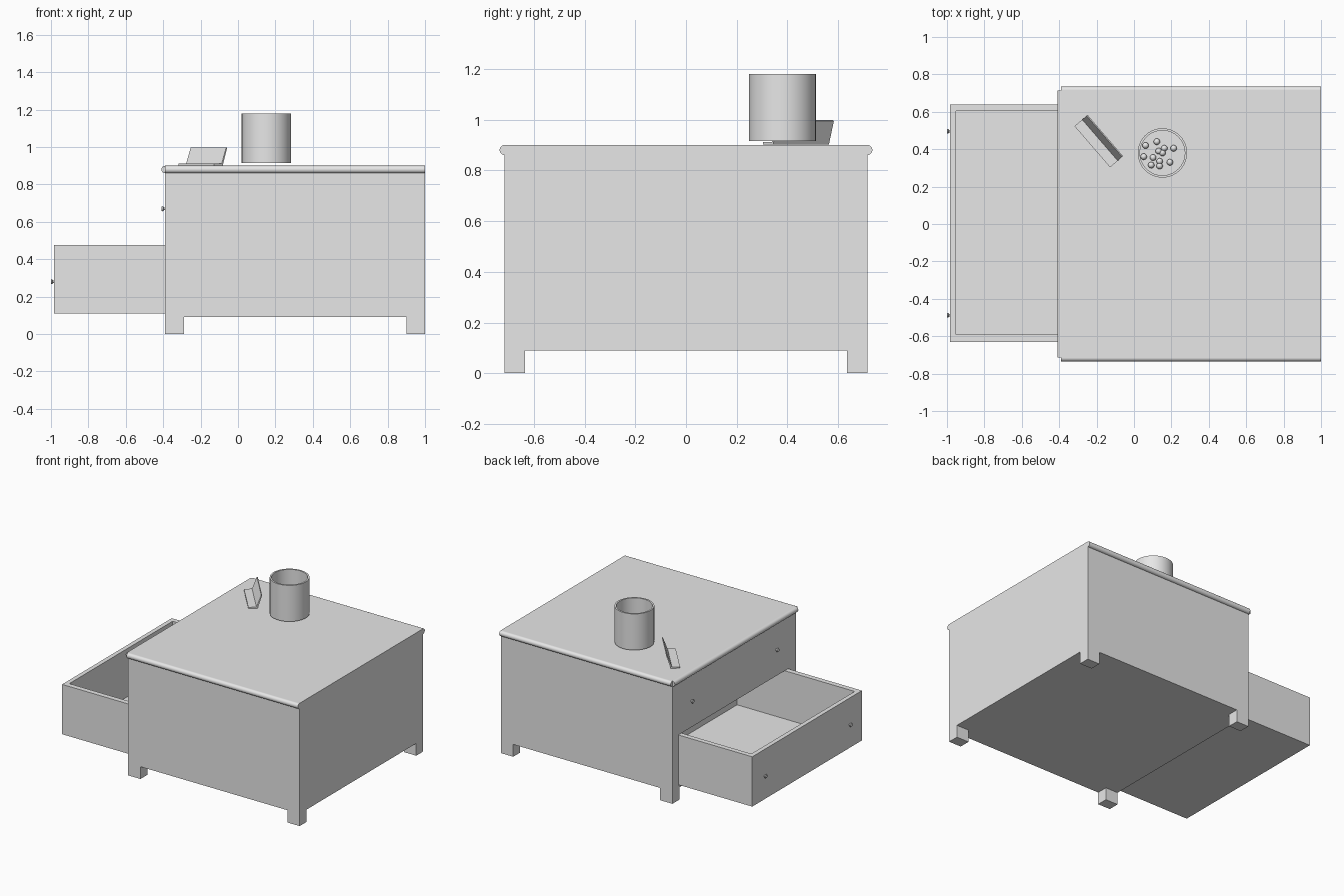
import bpy, bmesh, math
from mathutils import Vector, Matrix

if "Cube" in bpy.data.objects:
    bpy.data.objects.remove(bpy.data.objects["Cube"], do_unlink=True)

grey = bpy.data.materials.new("plain_grey")
grey.use_nodes = True
grey.diffuse_color = (0.8, 0.8, 0.8, 1)
grey.node_tree.nodes["Principled BSDF"].inputs["Base Color"].default_value = (0.8, 0.8, 0.8, 1)


def finish(name, bm, smooth=False):
    bmesh.ops.recalc_face_normals(bm, faces=bm.faces)
    mesh = bpy.data.meshes.new(name)
    bm.to_mesh(mesh)
    bm.free()
    mesh.materials.append(grey)
    ob = bpy.data.objects.new(name, mesh)
    bpy.context.collection.objects.link(ob)
    if smooth:
        bpy.ops.object.select_all(action="DESELECT")
        ob.select_set(True)
        bpy.context.view_layer.objects.active = ob
        bpy.ops.object.shade_smooth_by_angle(angle=math.radians(35))
    return ob


def box(name, lo, hi):
    lo, hi = Vector(lo), Vector(hi)
    bm = bmesh.new()
    matrix = Matrix.Translation((lo + hi) / 2) @ Matrix.Diagonal((*(hi - lo), 1))
    bmesh.ops.create_cube(bm, size=1, matrix=matrix)
    return finish(name, bm)


def carve(target, cutter):
    mod = target.modifiers.new("hollow", "BOOLEAN")
    mod.object = cutter
    mod.operation = "DIFFERENCE"
    mod.solver = "EXACT"
    cutter.hide_render = True
    cutter.hide_set(True)


def lathe(name, profile, centre, axis, steps):
    # Revolve (radius, height) points, then turn the z axis to the given axis
    bm = bmesh.new()
    verts = [bm.verts.new((r, 0, h)) for r, h in profile]
    edges = [bm.edges.new(pair) for pair in zip(verts, verts[1:])]
    bmesh.ops.spin(bm, geom=verts + edges, cent=(0, 0, 0), axis=(0, 0, 1),
                   angle=math.tau, steps=steps)
    bmesh.ops.remove_doubles(bm, verts=bm.verts, dist=0.0001)
    turn = Vector((0, 0, 1)).rotation_difference(Vector(axis)).to_matrix().to_4x4()
    bm.transform(Matrix.Translation(centre) @ turn)
    return finish(name, bm, True)


# Cabinet body with the lower drawer bay
FRONT, BACK, HALF = -0.39, 1.0, 0.715
body = box("cabinet_body", (FRONT, -HALF, 0.09), (BACK, HALF, 0.88))
bay = box("drawer_bay_cutter", (FRONT - 0.1, -0.633, 0.107), (0.05, 0.643, 0.478))
carve(body, bay)

# Feet
for x, end in ((FRONT, "drawer"), (BACK - 0.1, "rear")):
    for side, tag in ((-1, "right"), (1, "left")):
        y = side * (HALF - 0.04)
        box(f"{end}_{tag}_foot", (x, y - 0.04, 0), (x + 0.1, y + 0.04, 0.092))

# Table top with a rounded nosing on three edges
box("table_top", (FRONT, -HALF, 0.86), (BACK, HALF, 0.9))


def nosing(name, start, end, radius=0.02):
    a, b = Vector(start), Vector(end)
    length = (b - a).length
    lathe(name, [(0, 0), (radius, 0), (radius, length), (0, length)], a, b - a, 20)


for side, tag in ((-1, "right"), (1, "left")):
    nosing(f"{tag}_nosing", (FRONT, side * HALF, 0.88), (BACK, side * HALF, 0.88))
nosing("drawer_side_nosing", (FRONT, -HALF, 0.88), (FRONT, HALF, 0.88))

# Pulled out drawer
drawer = box("drawer", (-0.985, -0.63, 0.11), (0.04, 0.64, 0.475))
hollow = box("drawer_hollow_cutter", (-0.953, -0.592, 0.122), (0.0, 0.604, 0.6))
carve(drawer, hollow)

# Knobs
knob = [(0, -0.002), (0.007, -0.002), (0.007, 0.006), (0.014, 0.012), (0.012, 0.018), (0, 0.018)]
for x, z, level in ((-0.982, 0.28, "lower"), (FRONT, 0.67, "upper")):
    for y, tag in ((-0.488, "right"), (0.496, "left")):
        lathe(f"{level}_{tag}_knob", knob, (x, y, z), (-1, 0, 0), 14)

# Cup
cup = [(0, 0), (0.132, 0), (0.132, 0.265), (0.12, 0.265), (0.12, 0.012), (0, 0.012)]
lathe("cup", cup, (0.152, 0.38, 0.915), (0, 0, 1), 40)

# Small balls scattered in the cup
spots = [(-0.09, 0.04), (-0.1, -0.02), (-0.03, 0.06), (0.01, 0.025), (0, 0), (-0.02, 0.01),
         (0.06, 0.025), (-0.05, -0.025), (-0.015, -0.045), (-0.06, -0.065),
         (-0.015, -0.07), (0.04, -0.05)]
bm = bmesh.new()
for dx, dy in spots:
    bmesh.ops.create_uvsphere(bm, u_segments=16, v_segments=10, radius=0.017,
                              matrix=Matrix.Translation((0.152 + dx, 0.38 + dy, 0.944)))
finish("cup_balls", bm, True)

# Open folded card: a flat leaf and a leaf leaning up from the hinge
section = [(0, 0.902), (0.062, 0.902), (0.092, 0.995), (0.086, 0.998), (0.054, 0.912), (0, 0.912)]
along = Vector((0.19, -0.22, 0))
across = Vector((0.22, 0.19, 0)).normalized()
bm = bmesh.new()
profile = [bm.verts.new(Vector((-0.318, 0.523, z)) + across * s) for s, z in section]
leaf = bm.faces.new(profile)
out = bmesh.ops.extrude_face_region(bm, geom=[leaf], use_keep_orig=True)
bmesh.ops.translate(bm, vec=along, verts=[g for g in out["geom"] if isinstance(g, bmesh.types.BMVert)])
finish("folded_card", bm)
